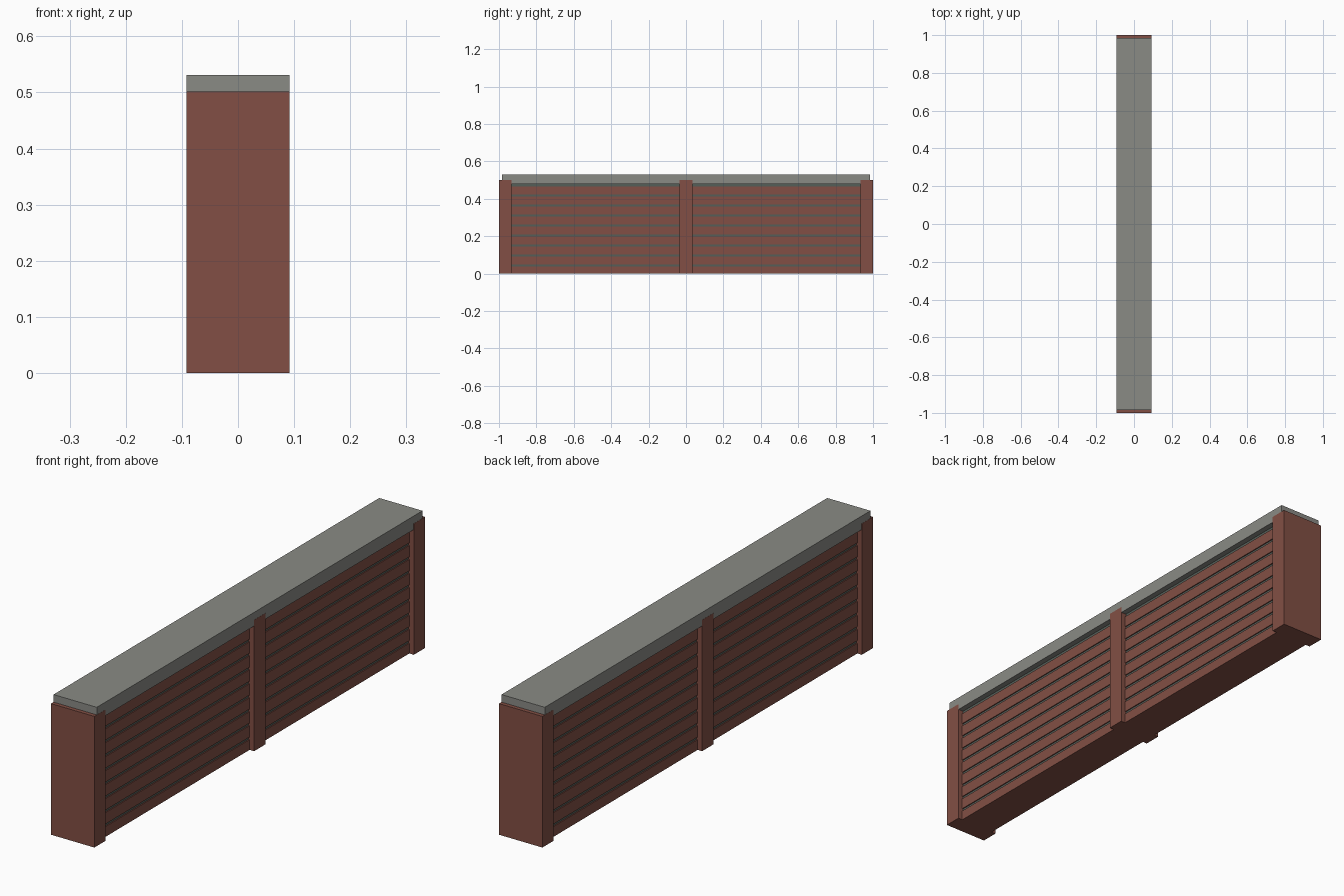
import bpy

cube = bpy.data.objects.get("Cube")
if cube:
    bpy.data.objects.remove(cube, do_unlink=True)


def make_material(name, color):
    mat = bpy.data.materials.new(name)
    mat.use_nodes = True
    mat.diffuse_color = color
    mat.node_tree.nodes["Principled BSDF"].inputs["Base Color"].default_value = color
    return mat


brick = make_material("brick red", (0.223, 0.078, 0.058, 1))
stone = make_material("stone grey", (0.254, 0.256, 0.235, 1))
mortar = make_material("dark mortar", (0.09, 0.112, 0.098, 1))


def box(name, half_x, y, half_y, z0, z1, mat):
    """Box centred on x = 0, spanning z0 to z1."""
    bpy.ops.mesh.primitive_cube_add(size=2, location=(0, y, (z0 + z1) / 2))
    obj = bpy.context.object
    obj.name = name
    obj.scale = (half_x, half_y, (z1 - z0) / 2)
    bpy.ops.object.transform_apply(location=False, rotation=False, scale=True)
    obj.data.materials.append(mat)
    return obj


# Posts: one at each end and one in the middle
for name, y in (("front_post", -0.966), ("middle_post", 0), ("back_post", 0.966)):
    box(name, 0.092, y, 0.034, 0, 0.502, brick)

# Recessed mortar core that shows between the courses
box("mortar_core", 0.069, 0, 0.94, 0.01, 0.485, mortar)

# Brick courses with narrow gaps
pitch, gap, courses = 0.0535, 0.010, 9
for i in range(courses):
    top = 0.039 + i * pitch
    bottom = max(0, top - pitch + gap)
    box(f"brick_course_{i + 1}", 0.073, 0, 0.94, bottom, top, brick)

# Coping slab, a hair inside the post faces
box("coping_slab", 0.0915, 0, 0.985, 0.479, 0.531, stone)
